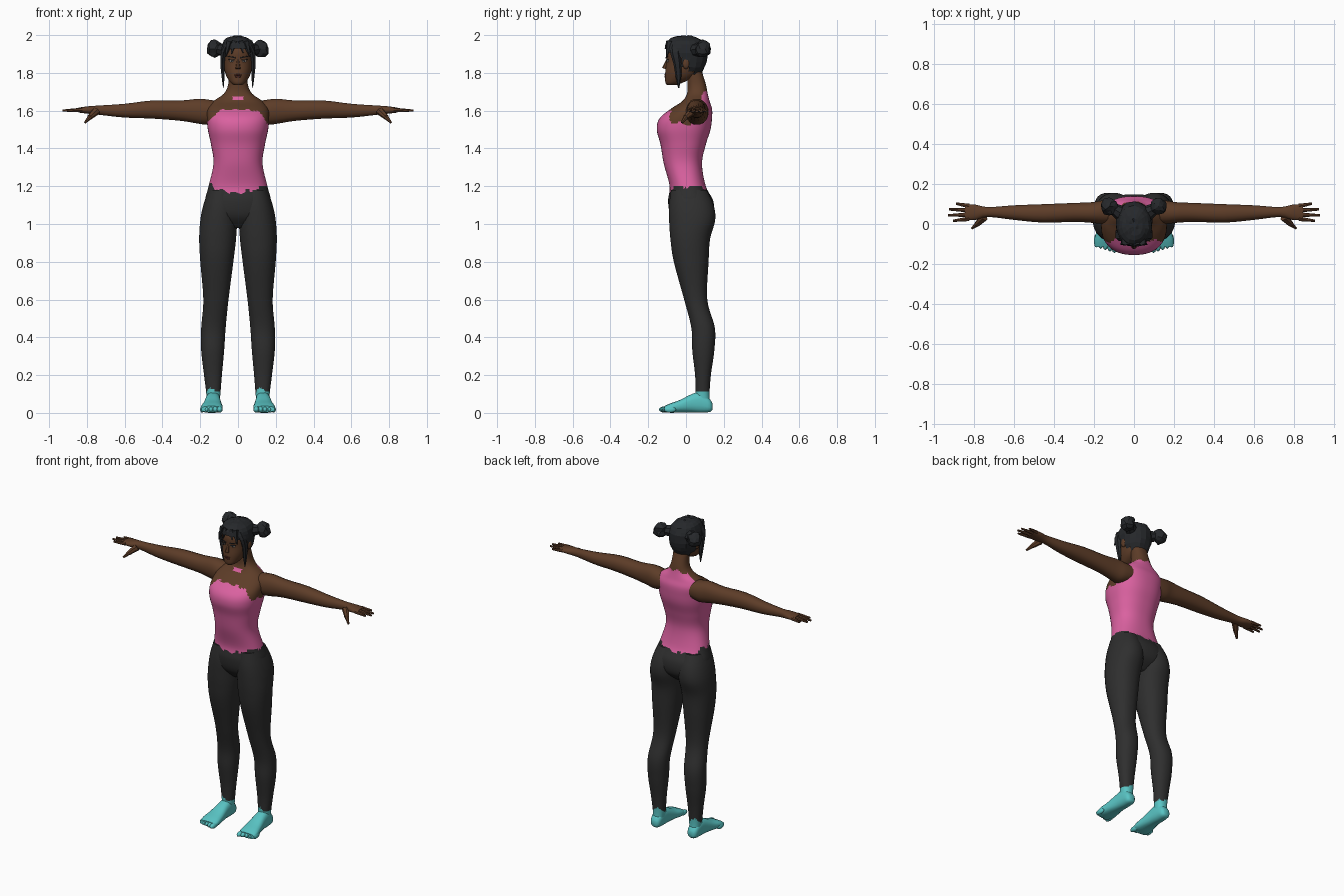
import bpy, bmesh, math, random
from mathutils import Vector, Matrix

random.seed(4)
cube = bpy.data.objects.get("Cube")
if cube:
    bpy.data.objects.remove(cube)


def material(name, r, g, b):
    m = bpy.data.materials.new(name)
    m.use_nodes = True
    m.diffuse_color = (r, g, b, 1)
    node = next(n for n in m.node_tree.nodes if n.type == "BSDF_PRINCIPLED")
    node.inputs["Base Color"].default_value = (r, g, b, 1)
    node.inputs["Roughness"].default_value = 0.8
    return m


skin = material("brown skin", .11, .046, .021)
hair = material("black hair", .019, .021, .024)
pink = material("pink top", .70, .12, .35)
dark = material("charcoal trousers", .028, .028, .028)
teal = material("teal socks", .10, .55, .55)
white = material("eye white", .45, .42, .38)
lips = material("dark lips", .085, .022, .016)


def finish(name, bm, mats, rule=None, smooth=True):
    bmesh.ops.recalc_face_normals(bm, faces=bm.faces)
    if rule:
        bmesh.ops.triangulate(bm, faces=bm.faces)
        for f in bm.faces:
            f.material_index = rule(f.calc_center_median())
    me = bpy.data.meshes.new(name)
    bm.to_mesh(me)
    bm.free()
    ob = bpy.data.objects.new(name, me)
    bpy.context.collection.objects.link(ob)
    for m in mats:
        me.materials.append(m)
    if smooth:
        bpy.ops.object.select_all(action="DESELECT")
        ob.select_set(True)
        bpy.context.view_layer.objects.active = ob
        bpy.ops.object.shade_smooth_by_angle(angle=math.radians(50))
    return ob


def spline(rows, steps):
    """Catmull-Rom interpolation of whole rows."""
    out = []
    for i in range(len(rows) - 1):
        a, b, c, d = (rows[min(max(i + k, 0), len(rows) - 1)] for k in (-1, 0, 1, 2))
        for s in range(steps):
            t = s / steps
            out.append([q + t / 2 * (r - p + t * (2*p - 5*q + 4*r - s2 + t * (3*(q - r) + s2 - p)))
                        for p, q, r, s2 in zip(a, b, c, d)])
    return out + [list(rows[-1])]


def loft(name, rows, mats, axis="z", side=1, segs=16, steps=3, power=2.2,
         rule=None, keep=None, jitter=0, smooth=True):
    """Skin rows of (position, low a, high a, low b, high b) along an axis."""
    bm = bmesh.new()
    rings = []
    for t, a0, a1, b0, b1 in spline(rows, steps):
        ring = []
        for k in range(segs):
            u = math.tau * (k + .5) / segs
            c, s = math.cos(u), math.sin(u)
            a = (a0 + a1) / 2 + (a1 - a0) / 2 * math.copysign(abs(c) ** (2 / power), c)
            b = (b0 + b1) / 2 + (b1 - b0) / 2 * math.copysign(abs(s) ** (2 / power), s)
            v = Vector({"z": (a, b, t), "x": (t, a, b), "y": (a, t, b)}[axis])
            v += Vector([random.uniform(-jitter, jitter) for _ in range(3)])
            v.x *= side
            ring.append(bm.verts.new(v))
        rings.append(ring)
    for r, q in zip(rings, rings[1:]):
        for k in range(segs):
            n = (k + 1) % segs
            bm.faces.new((r[k], r[n], q[n], q[k]))
    bm.faces.new(rings[0])
    bm.faces.new(rings[-1])
    if keep:
        gone = [f for f in bm.faces if not keep(f.calc_center_median())]
        bmesh.ops.delete(bm, geom=gone, context="FACES")
    return finish(name, bm, mats, rule, smooth)


def taper(name, p, q, r0, r1, mat, segs=7, smooth=True):
    """Tapered rod from p to q."""
    p, q = Vector(p), Vector(q)
    turn = (q - p).to_track_quat("Z", "Y").to_matrix().to_4x4()
    bm = bmesh.new()
    bmesh.ops.create_cone(bm, cap_ends=True, segments=segs, radius1=r0, radius2=r1,
                          depth=(q - p).length, matrix=Matrix.Translation((p + q) / 2) @ turn)
    return finish(name, bm, [mat], smooth=smooth)


def ball(name, centre, size, mat, jitter=0, detail=2):
    bm = bmesh.new()
    bmesh.ops.create_icosphere(bm, subdivisions=detail, radius=1)
    for v in bm.verts:
        v.co *= 1 + random.uniform(-jitter, jitter)
        v.co = Vector(centre) + Vector([a * b for a, b in zip(v.co, size)])
    return finish(name, bm, [mat], smooth=not jitter)


# Ragged garment borders
def jag(c):
    return .009 * (math.sin(95 * c.x) + math.sin(80 * c.y + 1))


def torso_colour(c):
    x, z = abs(c.x), c.z + jag(c)
    if z < 1.165 + .25 * x:
        return 2
    if c.y > .08:
        top = 1.7 if x < .12 else 1.56
    else:
        top = 1.61 - 1.2 * max(0, x - .1)
    patch = x < .03 and c.y < .05 and 1.655 < c.z < 1.675
    return 1 if z < top or patch else 0


def body(z, w, front, back):
    return z, -w, w, front, back


# Torso, hips and neck
loft("torso", [body(.98, .06, -.03, .08), body(1.04, .165, -.08, .14),
               body(1.12, .175, -.095, .145), body(1.2, .156, -.087, .105),
               body(1.32, .13, -.118, .085), body(1.42, .143, -.135, .105),
               body(1.5, .16, -.155, .13), body(1.56, .165, -.14, .138),
               body(1.61, .16, -.08, .138), body(1.65, .13, -.02, .125),
               body(1.69, .075, .005, .115), body(1.74, .052, .008, .105),
               body(1.82, .05, 0, .08)],
     [skin, pink, dark], segs=48, steps=6, power=2.35, rule=torso_colour)

# Head
loft("head", [body(1.735, .02, -.1, -.05), body(1.747, .038, -.109, -.02),
              body(1.775, .058, -.111, .04), body(1.81, .071, -.11, .07),
              body(1.86, .077, -.104, .085), body(1.91, .078, -.107, .09),
              body(1.95, .068, -.088, .08), body(1.98, .035, -.04, .04)],
     [skin], segs=24)
taper("nose", (0, -.1, 1.868), (0, -.113, 1.822), .006, .014, skin)
ball("upper_lip", (0, -.109, 1.789), (.02, .006, .005), lips)
ball("lower_lip", (0, -.108, 1.78), (.017, .007, .006), lips)


def hair_line(c):
    return c.z > 1.93 - (c.y + .1)


# Hair cap
loft("hair_cap", [body(1.79, .06, -.1, .08), body(1.83, .083, -.113, .1),
                  body(1.88, .09, -.115, .112), body(1.93, .09, -.115, .11),
                  body(1.97, .074, -.098, .09), body(1.99, .042, -.06, .05),
                  body(1.997, .01, -.02, .01)],
     [hair], segs=18, steps=2, keep=hair_line, jitter=.003, smooth=False)
for x, tip, low in ((-.045, -.066, 1.885), (-.018, -.035, 1.9), (.012, .028, 1.905),
                    (.04, .064, 1.885)):
    taper("fringe_lock", (x, -.088, 1.965), (tip, -.103, low), .02, .003, hair, 5, False)

for side, label in ((1, "left_"), (-1, "right_")):
    # Facial features
    ball(label + "eye", (side * .033, -.097, 1.862), (.013, .005, .0055), white)
    ball(label + "iris", (side * .033, -.101, 1.862), (.0055, .003, .0055), hair)
    taper(label + "eyelid", (side * .018, -.104, 1.867), (side * .05, -.094, 1.871),
          .003, .002, hair)
    taper(label + "eyebrow", (side * .014, -.106, 1.88), (side * .054, -.096, 1.888),
          .004, .002, hair)
    ball(label + "ear", (side * .08, .0, 1.85), (.01, .02, .03), skin)

    # Buns and hanging locks
    ball(label + "bun", (side * .122, .088, 1.927), (.043, .044, .048), hair, .14)
    taper(label + "bun_base", (side * .06, .05, 1.92), (side * .1, .075, 1.925),
          .04, .03, hair, 8, False)
    loft(label + "side_lock", [(1.72, .076, .079, -.042, -.036), (1.78, .07, .088, -.055, -.025),
                               (1.85, .07, .095, -.067, -.025), (1.91, .06, .092, -.085, -.03),
                               (1.95, .045, .07, -.085, -.03)],
         [hair], side=side, segs=6, steps=2, smooth=False)

    # Arm and palm
    loft(label + "arm", [(.1, .005, .12, 1.54, 1.65), (.16, .0, .118, 1.525, 1.66),
                         (.21, .005, .11, 1.53, 1.664), (.3, .01, .106, 1.545, 1.655),
                         (.45, .006, .1, 1.557, 1.655), (.6, .02, .094, 1.563, 1.637),
                         (.73, .035, .085, 1.577, 1.628), (.79, .02, .097, 1.583, 1.624),
                         (.845, .018, .1, 1.59, 1.616)],
         [skin], "x", side)
    for k, (y, x, spread) in enumerate(((.026, .905, -.01), (.047, .93, -.004),
                                        (.069, .925, .004), (.09, .89, .012))):
        taper(label + "finger_" + str(k + 1), (side * .825, y, 1.604),
              (side * x, y + spread, 1.6), .012, .006, skin)
    taper(label + "thumb_base", (side * .75, .035, 1.598), (side * .785, -.002, 1.565),
          .022, .014, skin)
    taper(label + "thumb", (side * .78, .003, 1.57), (side * .81, -.022, 1.537),
          .014, .006, skin)

    # Leg, with the sock border at the ankle
    loft(label + "leg", [(.03, .1, .165, .05, .13), (.1, .093, .168, .05, .125),
                         (.2, .085, .18, .048, .132), (.33, .073, .195, .033, .15),
                         (.45, .065, .195, .028, .153), (.6, .05, .184, -.01, .113),
                         (.8, .024, .2, -.065, .12), (.92, .01, .206, -.083, .128),
                         (1.02, .004, .2, -.09, .155), (1.1, .004, .184, -.09, .147),
                         (1.18, .02, .157, -.08, .11)],
         [teal, dark], side=side, segs=28, steps=7,
         rule=lambda c: int(c.z + jag(c) > .115))

    # Foot and toes
    loft(label + "foot", [(.14, .115, .15, .015, .05), (.125, .1, .165, .004, .075),
                          (.08, .095, .17, 0, .11), (.03, .092, .175, .002, .1),
                          (-.03, .085, .187, .002, .07), (-.08, .08, .198, .0, .052),
                          (-.115, .085, .195, .004, .036)],
         [teal], "y", side, power=2.6)
    for k in range(5):
        ball(label + "toe_" + str(k + 1), (side * (.097 + .023 * k), -.112 + .007 * k, .018),
             (.016 - .001 * k, .033, .017), teal)
